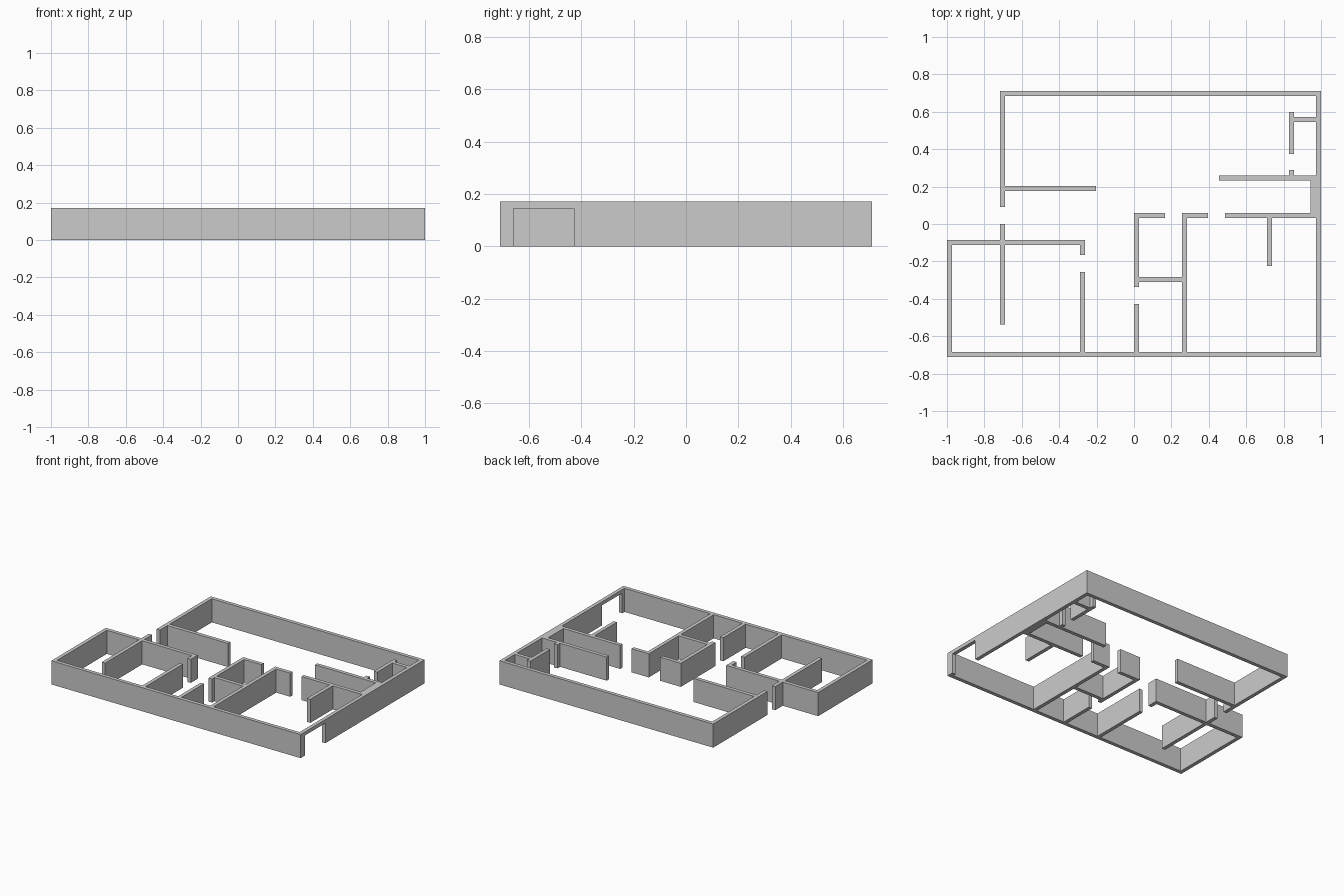
import bpy, bmesh

if "Cube" in bpy.data.objects:
    bpy.data.objects.remove(bpy.data.objects["Cube"])

T = 0.027          # wall thickness
H = 0.171          # wall height
DOOR = 0.145       # doorway height in the right outer wall
X, Y = 1.0, 0.711  # half extents

solids = []        # (x0, x1, y0, y1)


def wall_x(y_top, x0, x1):
    """Wall running along x, given its back edge."""
    solids.append((x0, x1, y_top - T, y_top))


def wall_y(x_left, y0, y1):
    """Wall running along y, given its left edge."""
    solids.append((x_left, x_left + T, y0, y1))


# Outer shell
wall_x(Y, -0.716, X)
wall_x(-Y + T, -X, X)
wall_y(X - T, -Y, Y)
wall_y(-X, -Y, -0.086)
wall_x(-0.086, -X, -0.262)
wall_y(-0.716, 0.09, Y)

# Left partitions
wall_y(-0.716, -0.537, 0.0)
wall_x(0.203, -0.716, -0.203)
wall_y(-0.289, -0.166, -0.086)
wall_y(-0.289, -Y, -0.257)

# Centre rooms
wall_y(0.0, -0.337, 0.059)
wall_y(0.0, -Y, -0.428)
wall_x(0.059, 0.0, 0.166)
wall_x(0.059, 0.257, 0.396)
wall_x(0.059, 0.487, X)
wall_y(0.257, -Y, 0.059)
wall_x(-0.283, 0.0, 0.257)
wall_y(0.711, -0.225, 0.059)

# Right-hand partitions and thickened pier
wall_x(0.259, 0.455, X)
solids.append((0.943, X, 0.032, 0.259))
wall_y(0.829, 0.374, 0.6)
wall_y(0.829, 0.232, 0.289)
wall_x(0.572, 0.829, X)

# Doorway cut from the right outer wall
door = (X - T, X, -0.659, -0.427)


def cuts(values):
    return sorted({round(v, 4) for v in values})


# Merge all walls into one clean shell: keep only faces between full and empty cells
boxes = solids + [door]
axes = [cuts(v for b in boxes for v in b[:2]),
        cuts(v for b in boxes for v in b[2:]),
        [0.0, DOOR, H]]


def inside(b, x, y):
    return b[0] < x < b[1] and b[2] < y < b[3]


filled = set()
for i in range(len(axes[0]) - 1):
    for j in range(len(axes[1]) - 1):
        cx = (axes[0][i] + axes[0][i + 1]) / 2
        cy = (axes[1][j] + axes[1][j + 1]) / 2
        if any(inside(b, cx, cy) for b in solids):
            filled.add((i, j, 1))
            if not inside(door, cx, cy):
                filled.add((i, j, 0))

bm = bmesh.new()
verts = {}


def vert(key):
    if key not in verts:
        verts[key] = bm.verts.new([axes[a][key[a]] for a in range(3)])
    return verts[key]


for cell in filled:
    for a in range(3):
        for side in (0, 1):
            near = list(cell)
            near[a] += 2 * side - 1
            if tuple(near) in filled:
                continue
            ring = []
            for du, dv in ((0, 0), (1, 0), (1, 1), (0, 1)):
                k = list(cell)
                k[a] += side
                k[(a + 1) % 3] += du
                k[(a + 2) % 3] += dv
                ring.append(vert(tuple(k)))
            bm.faces.new(ring if side else ring[::-1])

bmesh.ops.dissolve_limit(bm, angle_limit=0.01, verts=bm.verts[:], edges=bm.edges[:])
mesh = bpy.data.meshes.new("house_walls")
bm.to_mesh(mesh)
bm.free()
bpy.context.collection.objects.link(bpy.data.objects.new("house_walls", mesh))
